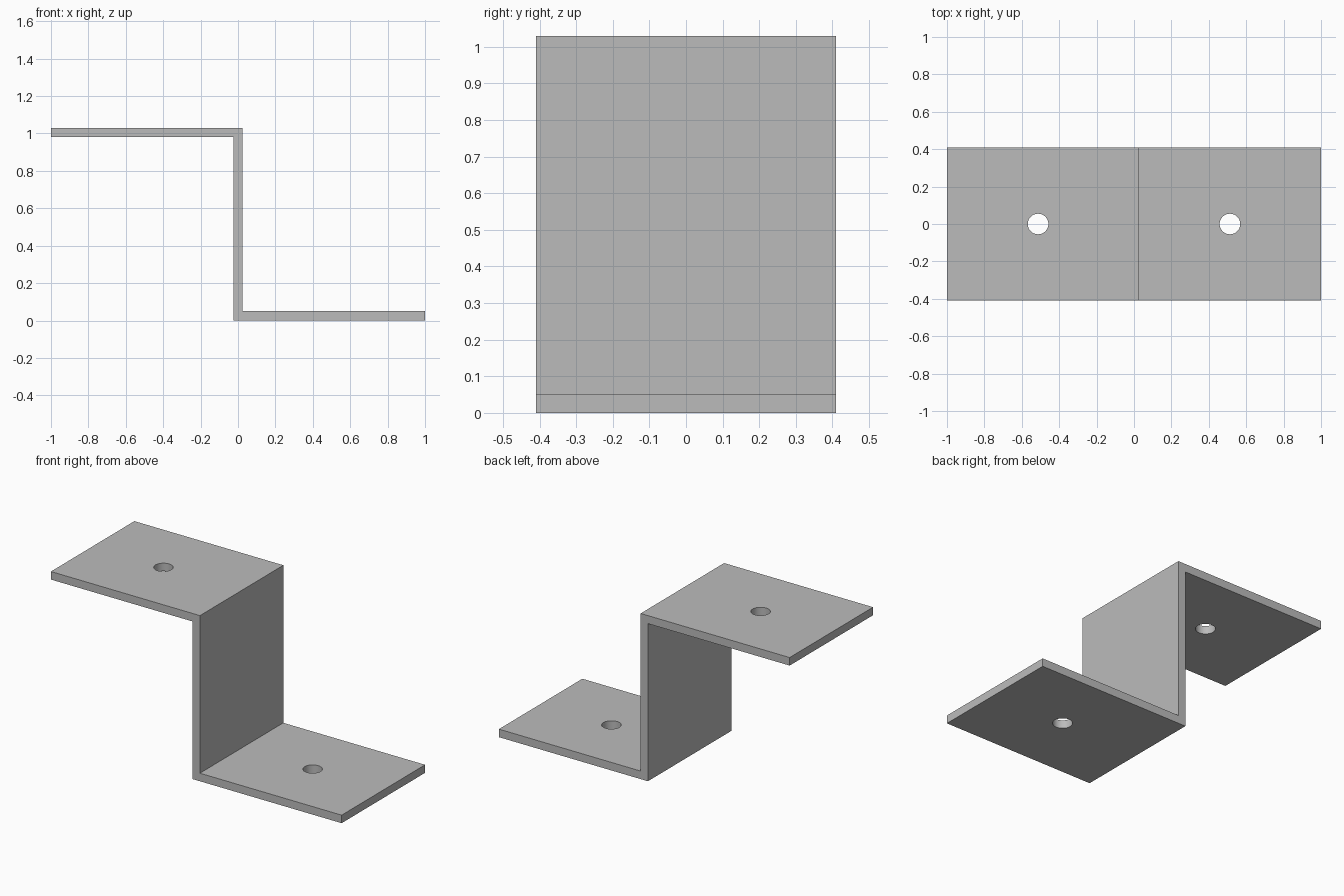
import bpy
import bmesh

cube = bpy.data.objects.get("Cube")
if cube:
    bpy.data.objects.remove(cube, do_unlink=True)

HALF_WIDTH = 0.41     # half depth along y
HALF_THICK = 0.025    # half sheet thickness
HEIGHT = 1.03
HOLE_X = 0.513
HOLE_RADIUS = 0.055

# Bare metal colour
metal = bpy.data.materials.new("grey metal")
metal.use_nodes = True
grey = (0.5, 0.5, 0.5, 1)
metal.diffuse_color = grey
metal.node_tree.nodes["Principled BSDF"].inputs["Base Color"].default_value = grey

# Z-shaped sheet: one half of the profile, turned half a circle for the other
t = HALF_THICK
half = [(-t, 0), (1, 0), (1, 2 * t), (t, 2 * t)]
profile = half + [(-x, HEIGHT - z) for x, z in half]

bm = bmesh.new()
face = bm.faces.new([bm.verts.new((x, -HALF_WIDTH, z)) for x, z in profile])
extruded = bmesh.ops.extrude_face_region(bm, geom=[face])["geom"]
bmesh.ops.translate(bm, vec=(0, 2 * HALF_WIDTH, 0),
                    verts=[v for v in extruded if isinstance(v, bmesh.types.BMVert)])
bmesh.ops.recalc_face_normals(bm, faces=bm.faces)
mesh = bpy.data.meshes.new("z_bracket")
bm.to_mesh(mesh)
bm.free()
mesh.materials.append(metal)
bracket = bpy.data.objects.new("z_bracket", mesh)
bpy.context.collection.objects.link(bracket)

# Bolt hole through the middle of each flange
cutters = []
for name, x, z in (("lower_hole_cutter", HOLE_X, t),
                   ("upper_hole_cutter", -HOLE_X, HEIGHT - t)):
    bpy.ops.mesh.primitive_cylinder_add(vertices=48, radius=HOLE_RADIUS,
                                        depth=0.2, location=(x, 0, z))
    cutter = bpy.context.object
    cutter.name = name
    cutter.hide_render = True
    cutter.data.materials.append(metal)
    cut = bracket.modifiers.new(name, "BOOLEAN")
    cut.operation = "DIFFERENCE"
    cut.solver = "EXACT"
    cut.object = cutter
    cutters.append(cutter)

# Apply the cuts and smooth only the round hole walls
bpy.ops.object.select_all(action="DESELECT")
bracket.select_set(True)
bpy.context.view_layer.objects.active = bracket
for modifier in list(bracket.modifiers):
    bpy.ops.object.modifier_apply(modifier=modifier.name)
for cutter in cutters:
    bpy.data.objects.remove(cutter, do_unlink=True)
bpy.ops.object.shade_smooth_by_angle()
